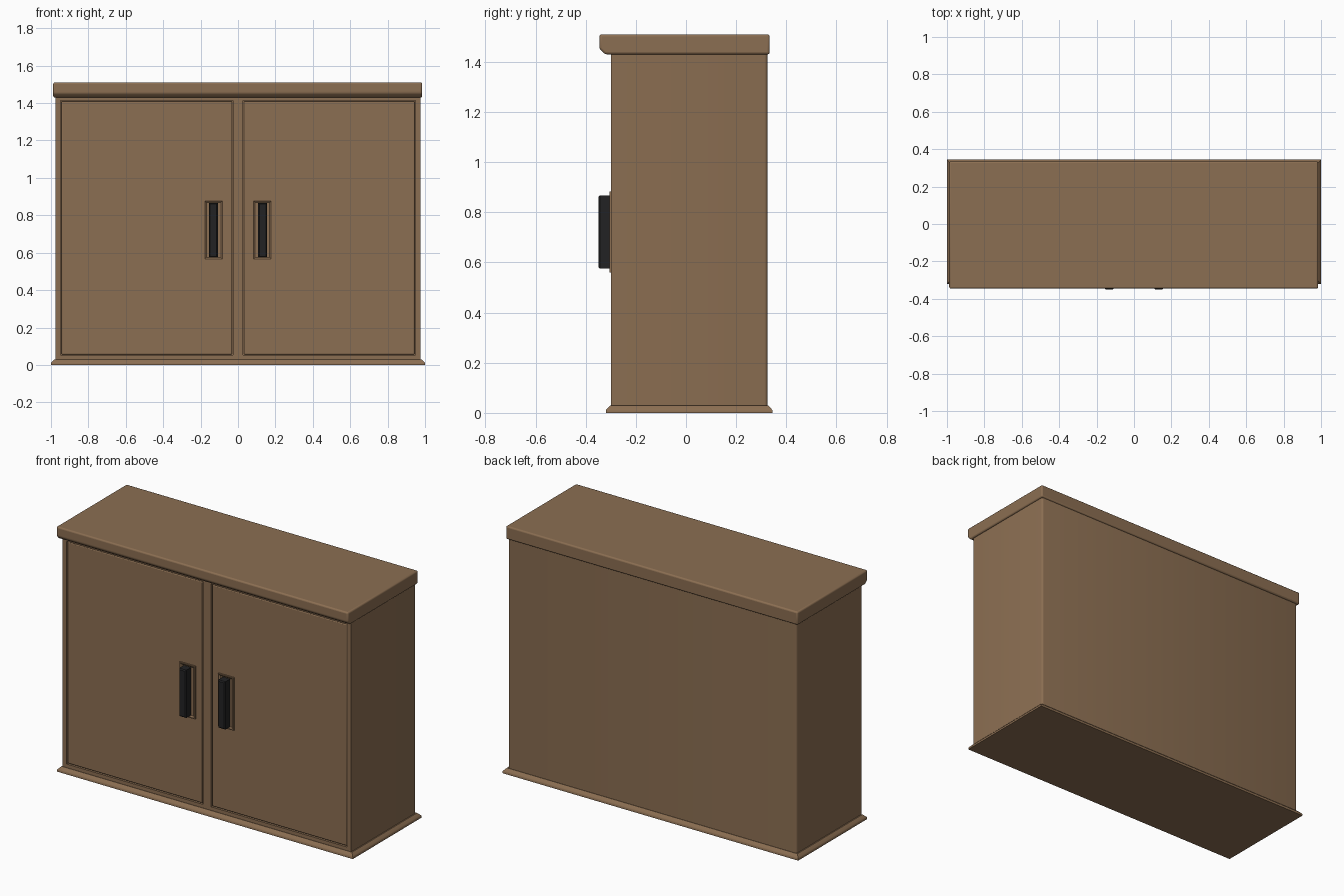
import bpy, bmesh, math
from mathutils import Vector

cube = bpy.data.objects.get("Cube")
if cube:
    bpy.data.objects.remove(cube, do_unlink=True)


def material(name, rgb):
    m = bpy.data.materials.new(name)
    m.use_nodes = True
    m.diffuse_color = (*rgb, 1)
    m.node_tree.nodes["Principled BSDF"].inputs["Base Color"].default_value = (*rgb, 1)
    return m


WOOD = material("brown wood", (0.26, 0.157, 0.084))
BLACK = material("black handle", (0.016, 0.016, 0.017))


def box_mesh(lo, hi):
    bm = bmesh.new()
    bmesh.ops.create_cube(bm, size=1)
    lo, hi = Vector(lo), Vector(hi)
    for v in bm.verts:
        v.co = Vector([lo[i] + (v.co[i] + 0.5) * (hi[i] - lo[i]) for i in range(3)])
    return bm


def finish(name, bm, mat, bevel=0, segments=2):
    bmesh.ops.recalc_face_normals(bm, faces=bm.faces)
    mesh = bpy.data.meshes.new(name)
    bm.to_mesh(mesh)
    bm.free()
    ob = bpy.data.objects.new(name, mesh)
    bpy.context.collection.objects.link(ob)
    mesh.materials.append(mat)
    if bevel:
        mod = ob.modifiers.new("Soft edges", "BEVEL")
        mod.width, mod.segments = bevel, segments
        mod.limit_method = 'ANGLE'
        mod.angle_limit = math.radians(50)
    return ob


def edges_where(bm, rule):
    return [e for e in bm.edges if all(rule(v.co) for v in e.verts)]


def front_face(bm):
    return min(bm.faces, key=lambda f: f.calc_center_median().y)


# Cabinet body with rounded back uprights
bm = box_mesh((-0.975, -0.30, 0.01), (0.975, 0.325, 1.44))
uprights = [e for e in edges_where(bm, lambda c: c.y > 0)
            if abs(e.verts[0].co.z - e.verts[1].co.z) > 1]
bmesh.ops.bevel(bm, geom=uprights, offset=0.012, segments=3, profile=0.5, affect='EDGES')
body = finish("cabinet_body", bm, WOOD)

# Flared foot moulding
bm = box_mesh((-1, -0.32, 0), (1, 0.345, 0.01))
top = max(bm.faces, key=lambda f: f.calc_center_median().z)
for rise, shrink in ((0.006, 0.004), (0.014, 0.014)):
    top = bmesh.ops.extrude_discrete_faces(bm, faces=[top])["faces"][0]
    for v in top.verts:
        v.co += Vector((-math.copysign(shrink, v.co.x), -math.copysign(shrink, v.co.y), rise))
objects = [body, finish("foot_moulding", bm, WOOD)]

# Top slab, chamfered under its front edge
bm = box_mesh((-0.988, -0.345, 1.43), (0.985, 0.334, 1.51))
bmesh.ops.bevel(bm, geom=edges_where(bm, lambda c: c.y < 0 and c.z < 1.45),
                offset=0.022, segments=1, affect='EDGES')
slab = finish("top_slab", bm, WOOD, 0.009, 3)
slab.modifiers[0].angle_limit = math.radians(30)
objects.append(slab)

for side, s in (("left", 1), ("right", -1)):
    def span(a, b):
        return sorted((s * a, s * b))

    # Recess for the door
    x0, x1 = span(0.028, 0.948)
    cutter = finish(side + "_recess_cutter", box_mesh((x0, -0.4, 0.052), (x1, -0.285, 1.413)), WOOD)
    cutter.hide_render = True
    cutter.hide_set(True)
    cut = body.modifiers.new(side + " recess", "BOOLEAN")
    cut.object, cut.operation, cut.solver = cutter, 'DIFFERENCE', 'EXACT'

    # Door panel
    x0, x1 = span(0.032, 0.944)
    objects.append(finish(side + "_door", box_mesh((x0, -0.297, 0.056), (x1, -0.28, 1.409)), WOOD, 0.005))

    # Handle plate with a shallow pocket
    x0, x1 = span(0.077, 0.183)
    bm = box_mesh((x0, -0.305, 0.56), (x1, -0.29, 0.883))
    bmesh.ops.inset_region(bm, faces=[front_face(bm)], thickness=0.008)
    inner = min(bm.faces, key=lambda f: (round(f.calc_center_median().y, 4), -f.calc_area()))
    bmesh.ops.inset_region(bm, faces=[inner], thickness=0.012, depth=-0.006)
    objects.append(finish(side + "_handle_plate", bm, WOOD))

    # Bar handle, narrower at the front
    x0, x1 = span(0.108, 0.156)
    bm = box_mesh((x0, -0.35, 0.575), (x1, -0.295, 0.867))
    bmesh.ops.bevel(bm, geom=list(front_face(bm).edges), offset=0.006, segments=1, affect='EDGES')
    objects.append(finish(side + "_handle", bm, BLACK))

# Smooth the rounded edges only
bpy.ops.object.select_all(action='DESELECT')
for ob in objects:
    ob.select_set(True)
bpy.context.view_layer.objects.active = body
bpy.ops.object.shade_smooth_by_angle(angle=math.radians(35))
